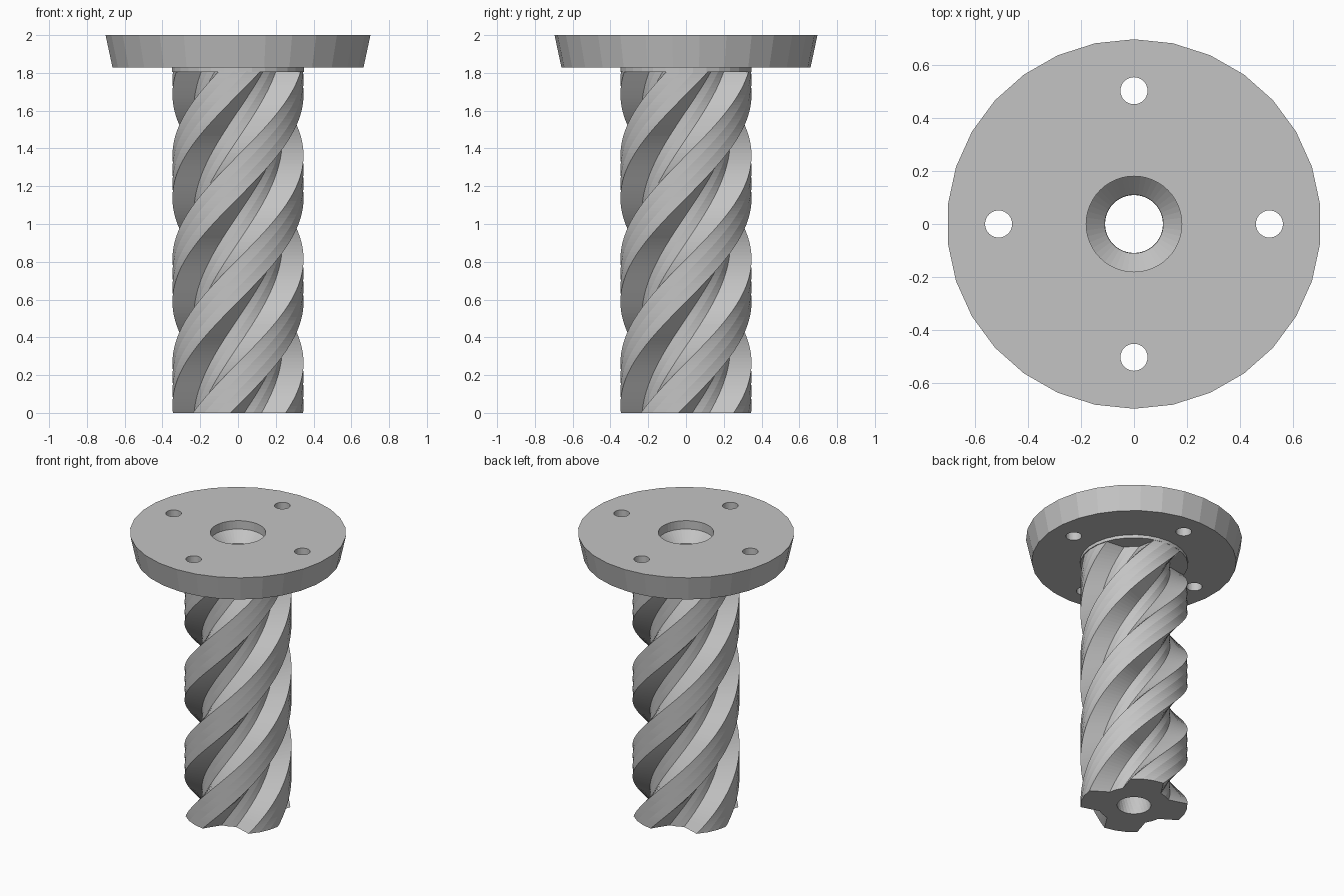
import bpy, bmesh
from math import radians, cos, sin, tau

if "Cube" in bpy.data.objects:
    bpy.data.objects.remove(bpy.data.objects["Cube"], do_unlink=True)

HEIGHT = 1.81        # length of the twisted shaft
TWIST = 164.0        # degrees of twist per unit of height
START = 65.0         # angle of the first lobe at the foot
LAYERS = 100
BORE = 0.11

grey = bpy.data.materials.new("plain_grey")
grey.use_nodes = True
colour = (0.55, 0.55, 0.55, 1)
grey.diffuse_color = colour
grey.node_tree.nodes["Principled BSDF"].inputs["Base Color"].default_value = colour


def finish(bm, name):
    bmesh.ops.recalc_face_normals(bm, faces=bm.faces)
    mesh = bpy.data.meshes.new(name)
    bm.to_mesh(mesh)
    bm.free()
    mesh.materials.append(grey)
    obj = bpy.data.objects.new(name, mesh)
    bpy.context.collection.objects.link(obj)
    return obj


def ring(bm, points, z, turn=0.0):
    """Add one ring of vertices from (degrees, radius) pairs."""
    return [bm.verts.new((r * cos(radians(a + turn)), r * sin(radians(a + turn)), z))
            for a, r in points]


def bridge(bm, low, high):
    n = len(low)
    for i in range(n):
        j = (i + 1) % n
        bm.faces.new((low[i], low[j], high[j], high[i]))


def lathe(name, profile, sides, centre=(0, 0), stretch=1.0):
    """Solid of revolution, capped at both ends, with a corner on the y axis."""
    bm = bmesh.new()
    rings = [ring(bm, [(90 + 360 * i / sides, r) for i in range(sides)], z)
             for r, z in profile]
    for low, high in zip(rings, rings[1:]):
        bridge(bm, low, high)
    bm.faces.new(rings[0])
    bm.faces.new(rings[-1])
    for v in bm.verts:
        v.co.y *= stretch
        v.co.x += centre[0]
        v.co.y += centre[1]
    return finish(bm, name)


# Twisted shaft: four flared lobes around a round bore
lobe = [(-33, 0.235), (-18.5, 0.347), (-6, 0.347), (6, 0.347),
        (18.5, 0.347), (33, 0.235), (45, 0.235)]
section = [(a + 90 * k, r) for k in range(4) for a, r in lobe]
bore_section = [(a, BORE) for a, r in section]

bm = bmesh.new()
outer, inner = [], []
for i in range(LAYERS + 1):
    z = HEIGHT * i / LAYERS
    outer.append(ring(bm, section, z, START + TWIST * z))
    inner.append(ring(bm, bore_section, z, START + TWIST * z))
for i in range(LAYERS):
    bridge(bm, outer[i], outer[i + 1])
    bridge(bm, inner[i], inner[i + 1])
bridge(bm, outer[0], inner[0])
bridge(bm, outer[-1], inner[-1])
finish(bm, "twisted_shaft")

# Tapered flange with a thin collar underneath
flange = lathe("flange", [(0.352, 1.805), (0.352, 1.828), (0.668, 1.828), (0.705, 2.0)],
               30, stretch=0.987)

# Counterbored centre hole and four bolt holes
cutters = [lathe("bore_cutter", [(BORE, 1.7), (BORE, 1.87), (0.18, 1.94), (0.18, 2.1)], 48)]
for k in range(4):
    a = tau * k / 4
    cutters.append(lathe("bolt_hole_cutter", [(0.051, 1.7), (0.051, 2.1)], 32,
                         centre=(0.51 * cos(a), 0.502 * sin(a))))
for cutter in cutters:
    cutter.hide_render = True
    cutter.hide_set(True)
    mod = flange.modifiers.new("hole", "BOOLEAN")
    mod.operation = "DIFFERENCE"
    mod.solver = "EXACT"
    mod.object = cutter
